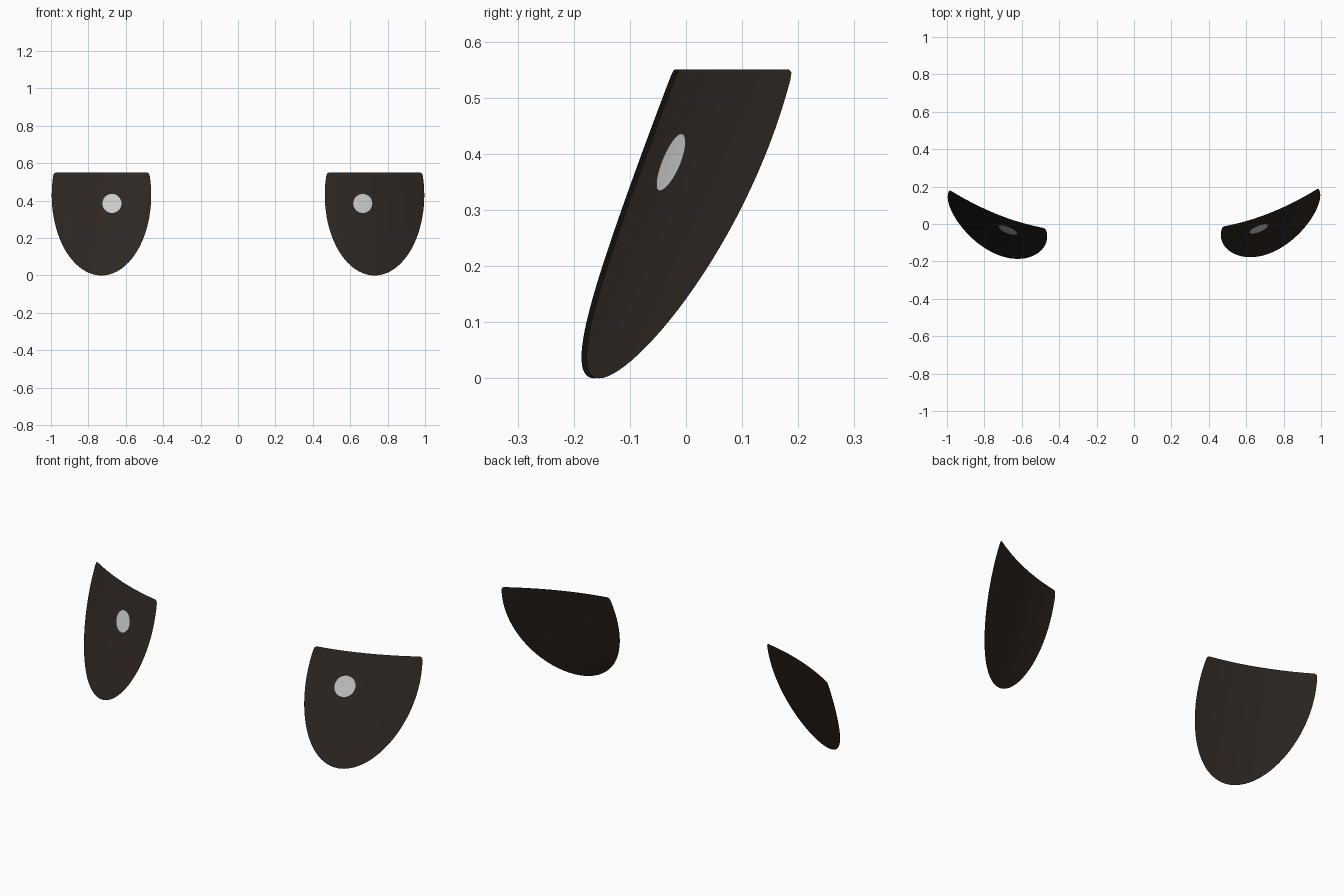
import bpy, bmesh, math

if "Cube" in bpy.data.objects:
    bpy.data.objects.remove(bpy.data.objects["Cube"])


def material(name, rgb):
    m = bpy.data.materials.new(name)
    m.diffuse_color = (*rgb, 1)
    m.use_nodes = True
    m.node_tree.nodes["Principled BSDF"].inputs["Base Color"].default_value = m.diffuse_color
    return m


DARK = material("dark_brown", (0.027, 0.020, 0.016))
WHITE = material("white", (0.9, 0.9, 0.9))
CX = 0.73  # centre of an eye


def face_depth(x, z):
    """Depth of the curved, backward-leaning face the eyes lie on."""
    u = x - CX
    return -0.155 + 0.40 * u + 0.43 * u * u + 0.43 * z - 0.07 * z * z


def patch(name, outline, centre, side, dy, mat, rings=10):
    """Curved sheet: rings of the outline shrunk to a centre, laid on the face."""
    bm = bmesh.new()

    def vert(x, z):
        return bm.verts.new((side * x, face_depth(x, z) + dy, z))

    cx, cz = centre
    mid = vert(cx, cz)
    loops = [[vert(cx + (x - cx) * k / rings, cz + (z - cz) * k / rings)
              for x, z in outline] for k in range(1, rings + 1)]
    n = len(outline)
    for i in range(n):
        j = (i + 1) % n
        bm.faces.new((mid, loops[0][i], loops[0][j]))
        for a, b in zip(loops, loops[1:]):
            bm.faces.new((a[i], b[i], b[j], a[j]))
    bm.normal_update()
    if sum(f.normal.y for f in bm.faces) > 0:
        bmesh.ops.reverse_faces(bm, faces=bm.faces[:])
    for f in bm.faces:
        f.smooth = True
    me = bpy.data.meshes.new(name)
    bm.to_mesh(me)
    bm.free()
    me.materials.append(mat)
    ob = bpy.data.objects.new(name, me)
    bpy.context.collection.objects.link(ob)


# Eye outline: tall ellipse cut flat at the top, corners slightly rounded
A, B, CZ, TOP = 0.266, 0.43, 0.43, 0.55
start = math.asin((TOP - 0.018 - CZ) / B)
sweep = math.pi + 2 * start
eye = [(CX + A * math.cos(start - sweep * i / 56),
        CZ + B * math.sin(start - sweep * i / 56)) for i in range(57)]
eye += [(CX - 0.254, TOP - 0.005), (CX - 0.245, TOP)]
eye += [(CX - 0.245 + 0.049 * i, TOP) for i in range(1, 11)]
eye += [(CX + 0.254, TOP - 0.005)]

# Both eyes with their round highlights
for label, side, dy, hx in (("right", 1, 0.0, 0.667), ("left", -1, -0.009, 0.674)):
    patch(label + "_eye", eye, (CX, 0.33), side, dy, DARK)
    spot = [(hx + 0.051 * math.cos(i * math.tau / 32),
             0.385 + 0.051 * math.sin(i * math.tau / 32)) for i in range(32)]
    patch(label + "_highlight", spot, (hx, 0.385), side, dy - 0.004, WHITE, 3)
